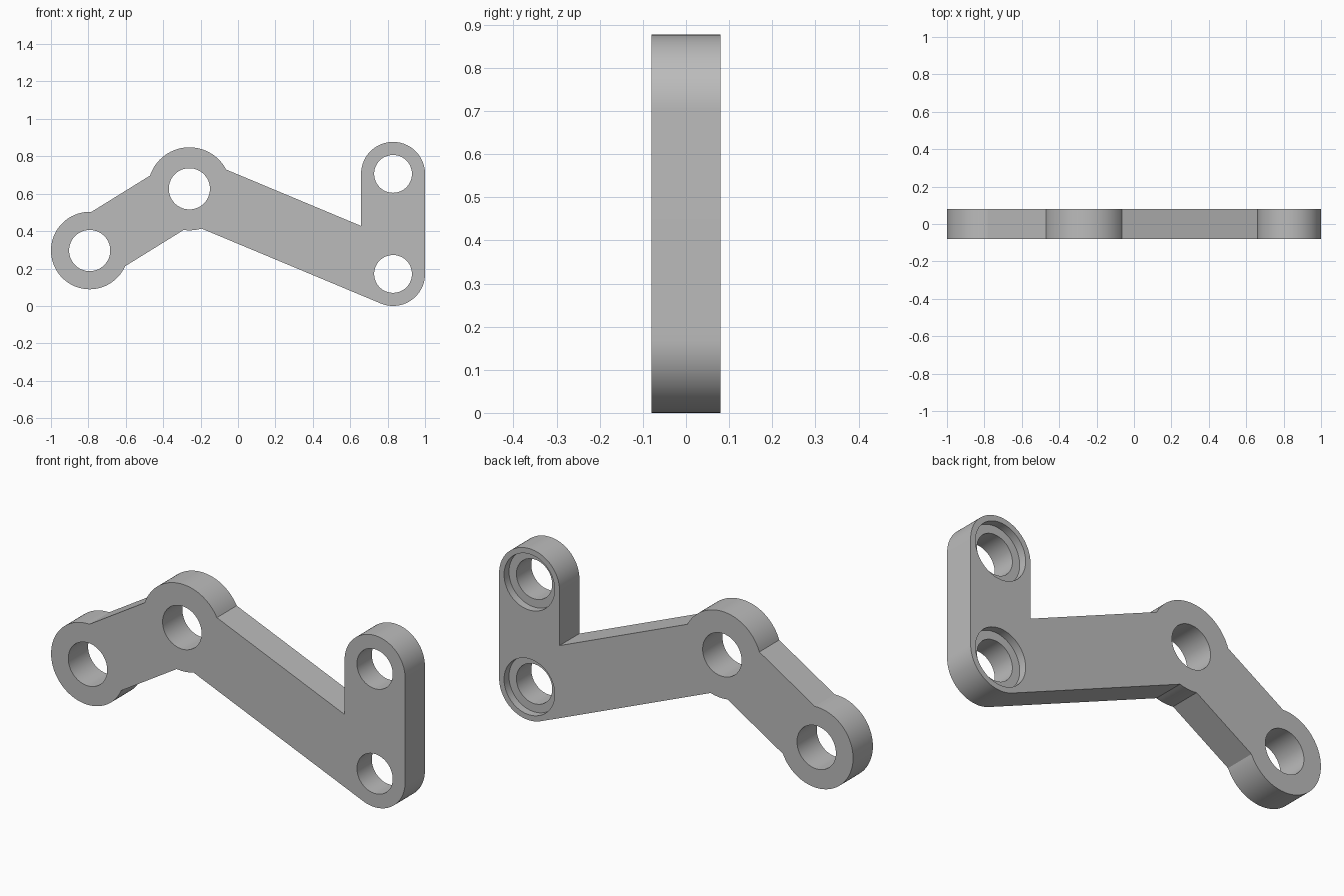
import bpy, bmesh, math
from mathutils import Vector

if "Cube" in bpy.data.objects:
    bpy.data.objects.remove(bpy.data.objects["Cube"])

HALF = 0.08      # half thickness of the plate
W = 0.171        # half width of the arms
A, RA = Vector((-0.793, 0.296)), 0.207   # left boss
B, RB = Vector((-0.26, 0.626)), 0.222    # middle boss
C = Vector((0.829, 0.171))               # lower right eye
D = Vector((0.829, 0.706))               # upper right eye


def arc(c, r, a0, a1):
    n = max(3, round(abs(a1 - a0) / math.radians(3.75)))
    return [c + r * Vector((math.cos(a), math.sin(a)))
            for a in (a0 + (a1 - a0) * i / n for i in range(n + 1))]


def prism(name, outline, y0, y1):
    """Extrude an x-z outline from y0 to y1."""
    bm = bmesh.new()
    face = bm.faces.new([bm.verts.new((p.x, y0, p.y)) for p in outline])
    res = bmesh.ops.extrude_face_region(bm, geom=[face], use_keep_orig=True)
    verts = [g for g in res["geom"] if isinstance(g, bmesh.types.BMVert)]
    bmesh.ops.translate(bm, verts=verts, vec=(0, y1 - y0, 0))
    bmesh.ops.recalc_face_normals(bm, faces=bm.faces)
    me = bpy.data.meshes.new(name)
    bm.to_mesh(me)
    bm.free()
    ob = bpy.data.objects.new(name, me)
    bpy.context.collection.objects.link(ob)
    return ob


# Outline of the bent lever, counter-clockwise
PI = math.pi
t1 = math.atan2(*(B - A).yx)
t2 = math.atan2(*(C - B).yx)
sa, sb = math.asin(W / RA), math.asin(W / RB)
notch_x = C.x - W
notch_z = B.y + (notch_x - B.x) * math.tan(t2) + W / math.cos(t2)
outline = (arc(A, RA, t1 + sa, t1 + 2 * PI - sa)
           + arc(B, RB, t1 + PI + sb, t2 + 2 * PI - sb)
           + arc(C, W, t2 - PI / 2, 0)
           + arc(D, W, 0, PI)
           + [Vector((notch_x, notch_z))]
           + arc(B, RB, t2 + sb, t1 + PI - sb))
lever = prism("lever_arm", outline, -HALF, HALF)

grey = bpy.data.materials.new("grey")
grey.diffuse_color = (0.5, 0.5, 0.5, 1)
grey.use_nodes = True
grey.node_tree.nodes["Principled BSDF"].inputs["Base Color"].default_value = grey.diffuse_color
lever.data.materials.append(grey)

# Through holes, and counterbores on the back of the right-hand eyes
cuts = [(A, 0.11, -0.2), (B, 0.11, -0.2), (C, 0.101, -0.2), (D, 0.101, -0.2),
        (C, 0.143, 0.04), (D, 0.143, 0.04)]
bpy.context.view_layer.objects.active = lever
for c, r, y0 in cuts:
    cutter = prism("hole_cutter", arc(c, r, 0, 2 * PI)[:-1], y0, 0.2)
    cutter.hide_render = True
    mod = lever.modifiers.new("hole", 'BOOLEAN')
    mod.operation, mod.solver, mod.object = 'DIFFERENCE', 'EXACT', cutter
    bpy.ops.object.modifier_apply(modifier=mod.name)
    bpy.data.objects.remove(cutter)

# Smooth curved walls, crisp edges
bpy.ops.object.select_all(action='DESELECT')
lever.select_set(True)
bpy.ops.object.shade_smooth_by_angle(angle=math.radians(20))
